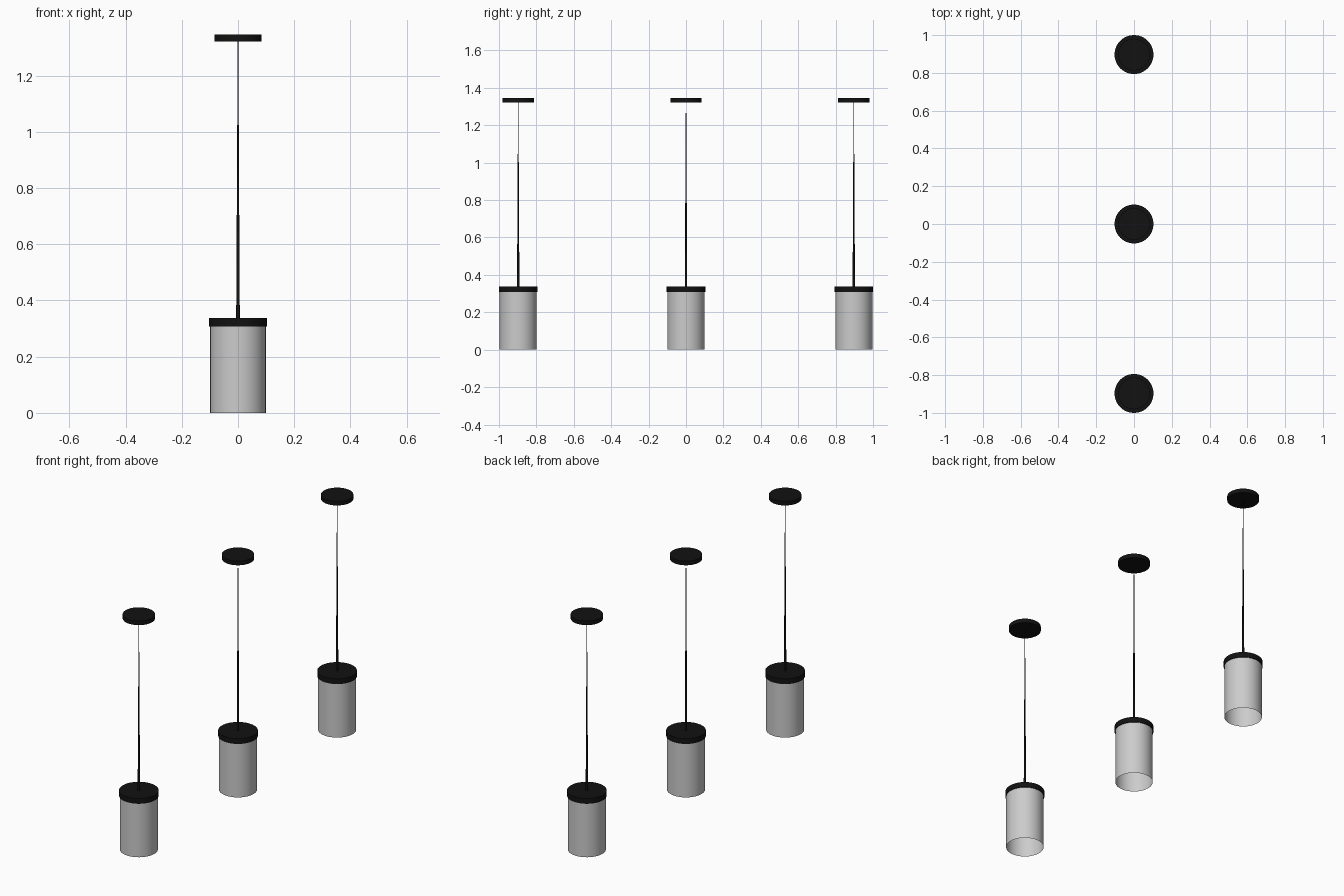
import bpy

if "Cube" in bpy.data.objects:
    bpy.data.objects.remove(bpy.data.objects["Cube"])

SIDES = 48
SPACING = 0.897

black = bpy.data.materials.new("black_metal")
black.diffuse_color = (0.006, 0.006, 0.006, 1)
black.use_nodes = True
black.node_tree.nodes["Principled BSDF"].inputs["Base Color"].default_value = black.diffuse_color


def tube(name, y, z0, z1, r0, r1, sides=SIDES, fill='NGON', mat=None):
    """Upright round part from z0 to z1, radius r0 at the bottom and r1 at the top."""
    bpy.ops.mesh.primitive_cone_add(vertices=sides, radius1=r0, radius2=r1,
                                    depth=z1 - z0, end_fill_type=fill,
                                    location=(0, y, (z0 + z1) / 2))
    ob = bpy.context.object
    ob.name = name
    bpy.ops.object.shade_smooth_by_angle()
    if mat:
        ob.data.materials.append(mat)
    return ob


for i, label in enumerate(("front", "middle", "back")):
    y = (i - 1) * SPACING
    # open-ended glass shade
    tube(label + "_shade", y, 0.0, 0.31, 0.099, 0.099, fill='NOTHING')
    # disc cap holding the shade
    tube(label + "_shade_cap", y, 0.308, 0.338, 0.103, 0.103, mat=black)
    # cord tapering towards the ceiling
    tube(label + "_cord", y, 0.335, 1.325, 0.0065, 0.001, sides=16, mat=black)
    # ceiling canopy
    tube(label + "_canopy", y, 1.322, 1.346, 0.084, 0.084, mat=black)
